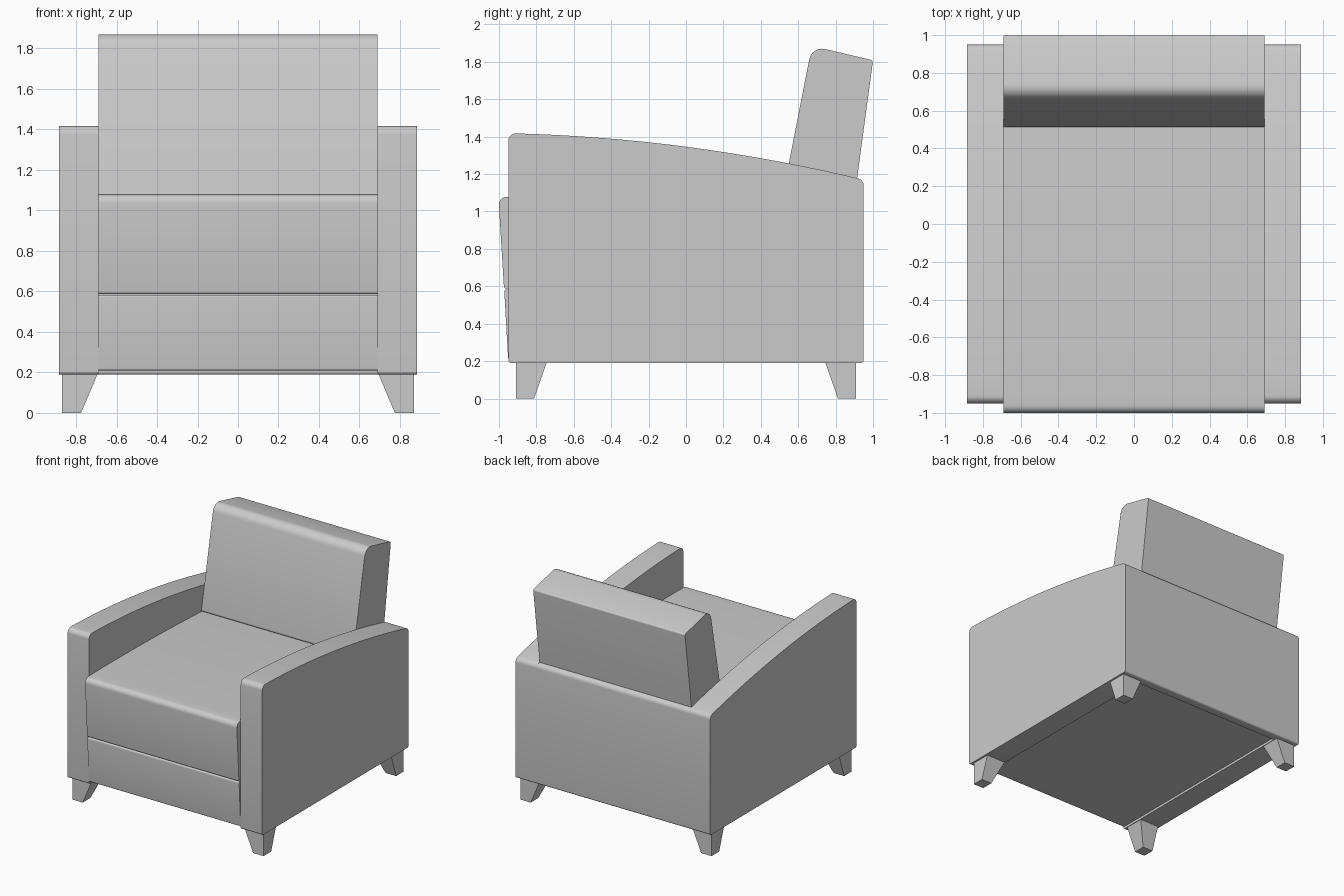
import bpy, bmesh, math
from mathutils import Vector

cube = bpy.data.objects.get("Cube")
if cube:
    bpy.data.objects.remove(cube, do_unlink=True)

grey = bpy.data.materials.new("grey upholstery")
grey.use_nodes = True
grey.diffuse_color = (0.6, 0.6, 0.6, 1)
grey.node_tree.nodes["Principled BSDF"].inputs["Base Color"].default_value = (0.6, 0.6, 0.6, 1)

IN, OUT = 0.69, 0.885   # inner and outer face of the arms


def finish(name, bm):
    bmesh.ops.recalc_face_normals(bm, faces=bm.faces)
    me = bpy.data.meshes.new(name)
    bm.to_mesh(me)
    bm.free()
    me.materials.append(grey)
    ob = bpy.data.objects.new(name, me)
    bpy.context.collection.objects.link(ob)
    bpy.ops.object.select_all(action='DESELECT')
    ob.select_set(True)
    bpy.context.view_layer.objects.active = ob
    bpy.ops.object.shade_smooth_by_angle(angle=math.radians(30))
    return ob


def rounded(corners, steps=6):
    """Outline from (y, z, radius) corners, each radius replaced by an arc."""
    pts = []
    for i, (y, z, r) in enumerate(corners):
        p = Vector((y, z))
        if r == 0:
            pts.append(p)
            continue
        a = (Vector(corners[i - 1][:2]) - p).normalized()
        b = (Vector(corners[(i + 1) % len(corners)][:2]) - p).normalized()
        half = a.angle(b) / 2
        centre = p + (a + b).normalized() * (r / math.sin(half))
        start = (p + a * (r / math.tan(half)) - centre).normalized()
        end = (p + b * (r / math.tan(half)) - centre).normalized()
        for k in range(steps + 1):
            pts.append(centre + start.slerp(end, k / steps) * r)
    return pts


def extrude(name, corners, x0, x1):
    """Side profile swept across x."""
    bm = bmesh.new()
    face = bm.faces.new([bm.verts.new((x0, p.x, p.y)) for p in rounded(corners)])
    new = bmesh.ops.extrude_face_region(bm, geom=[face], use_keep_orig=True)["geom"]
    moved = [v for v in new if isinstance(v, bmesh.types.BMVert)]
    bmesh.ops.translate(bm, verts=moved, vec=(x1 - x0, 0, 0))
    return finish(name, bm)


def crown(y0, z0, y1, z1, rise, n=16):
    """Points between two ends of a gently bowed top."""
    out = []
    for k in range(1, n):
        t = k / n
        out.append((y0 + (y1 - y0) * t, z0 + (z1 - z0) * t + 4 * rise * t * (1 - t), 0))
    return out


# Arms
arm = ([(-0.95, 0.19, 0.015), (-0.95, 1.418, 0.04)]
       + crown(-0.95, 1.418, 0.95, 1.17, 0.052)
       + [(0.95, 1.17, 0.04), (0.95, 0.19, 0.015)])
for side, s in (("left", 1), ("right", -1)):
    extrude(side + "_arm", arm, s * IN, s * OUT)

# Back panel, level with the arms at the rear
extrude("back_panel", [(0.87, 0.19, 0.01), (0.87, 1.187, 0), (0.95, 1.17, 0.04),
                       (0.95, 0.19, 0.015)], -IN, IN)

# Hidden base between the arms
extrude("base", [(-0.9, 0.21, 0), (-0.9, 0.9, 0), (0.88, 0.9, 0), (0.88, 0.21, 0)], -IN, IN)

# Lower front panel
extrude("front_panel", [(-0.951, 0.21, 0.01), (-0.972, 0.583, 0.012),
                        (-0.85, 0.583, 0), (-0.85, 0.21, 0)], -IN, IN)

# Seat cushion
extrude("seat_cushion", [(-0.973, 0.587, 0.012), (-1.003, 1.078, 0.04)]
        + crown(-1.003, 1.078, 0.7, 1.04, 0.015)
        + [(0.7, 1.04, 0), (0.7, 0.587, 0)], -IN, IN)

# Back cushion
extrude("back_cushion", [(0.508, 1.045, 0.02), (0.673, 1.885, 0.07),
                         (1.0, 1.808, 0.014), (0.895, 1.03, 0)], -IN, IN)

# Tapered legs, straight on the outer faces
for side, sx in (("left", 1), ("right", -1)):
    for end, sy in (("front", -1), ("back", 1)):
        bm = bmesh.new()
        rings = []
        for z, xi, yi in ((0, 0.775, 0.812), (0.2, 0.69, 0.742)):
            rings.append([bm.verts.new((sx * x, sy * y, z)) for x, y in
                          ((xi, yi), (0.87, yi), (0.87, 0.91), (xi, 0.91))])
        low, top = rings
        bm.faces.new(low)
        bm.faces.new(top)
        for i in range(4):
            j = (i + 1) % 4
            bm.faces.new((low[i], low[j], top[j], top[i]))
        finish(f"{end}_{side}_leg", bm)
